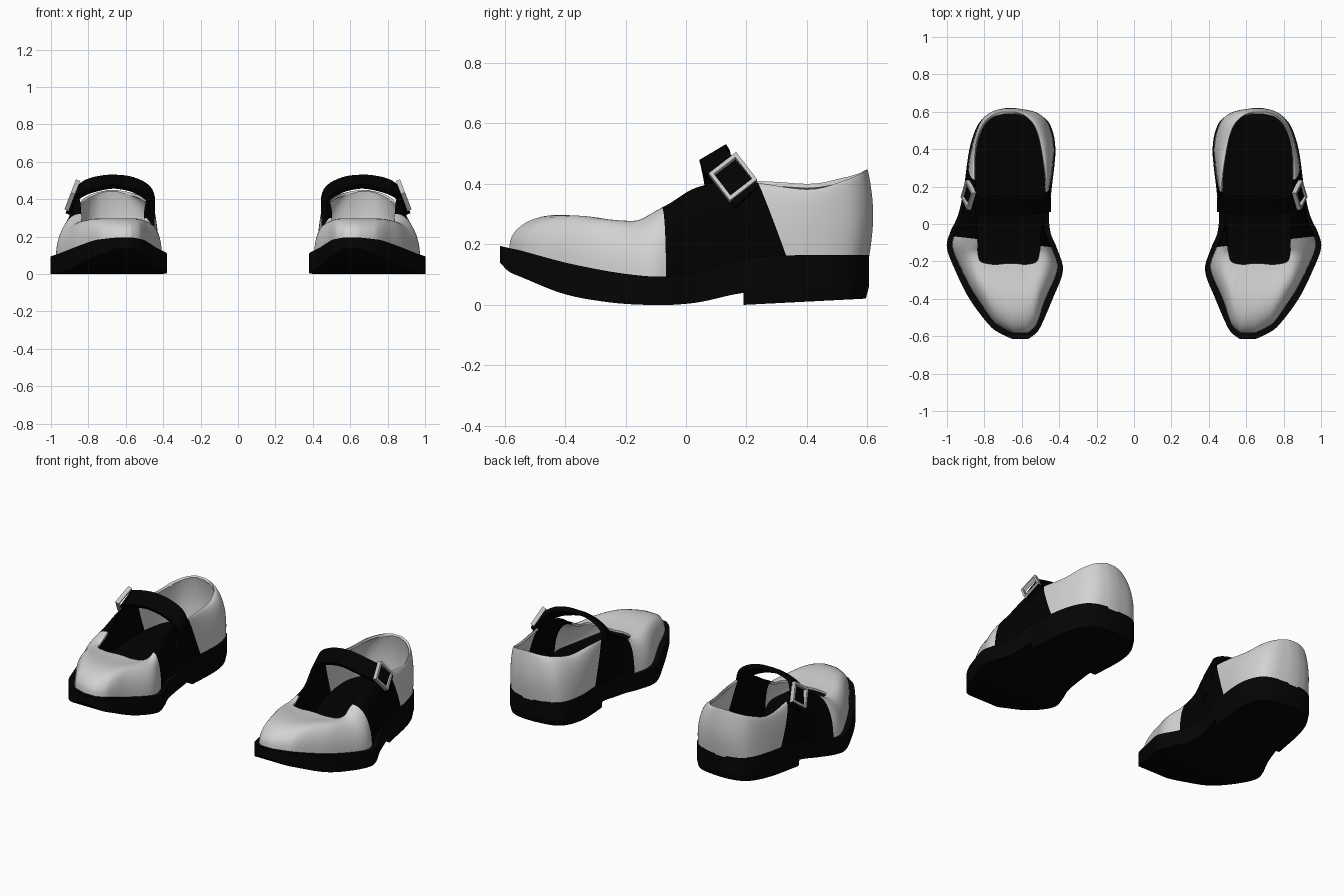
import bpy, bmesh, math
from mathutils import Vector

old = bpy.data.objects.get("Cube")
if old:
    bpy.data.objects.remove(old)


def material(name, value):
    m = bpy.data.materials.new(name)
    m.use_nodes = True
    color = (value, value, value, 1)
    m.diffuse_color = color
    bsdf = m.node_tree.nodes["Principled BSDF"]
    bsdf.inputs["Base Color"].default_value = color
    bsdf.inputs["Roughness"].default_value = 0.6
    return m


LIGHT = material("pale_leather", 0.65)
BLACK = material("black_leather", 0.0004)
RUBBER = material("black_rubber", 0.0014)
METAL = material("buckle_metal", 0.58)


def spline(points, steps):
    """Catmull-Rom samples through points of any dimension."""
    out = []
    last = len(points) - 1
    for k in range(last):
        p = [points[min(max(k + d, 0), last)] for d in (-1, 0, 1, 2)]
        for s in range(steps):
            t = s / steps
            out.append([b + 0.5 * t * (c - a + t * (2*a - 5*b + 4*c - d + t * (3*(b - c) + d - a)))
                        for a, b, c, d in zip(*p)])
    return out + [list(points[-1])]


def loft(rows, wrap_rows=False, wrap_cols=False, caps=False):
    """Skin a grid of points with quads."""
    bm = bmesh.new()
    grid = [[bm.verts.new(p) for p in row] for row in rows]
    n, m = len(grid), len(grid[0])
    for i in range(n if wrap_rows else n - 1):
        for j in range(m if wrap_cols else m - 1):
            i2, j2 = (i + 1) % n, (j + 1) % m
            bm.faces.new((grid[i][j], grid[i][j2], grid[i2][j2], grid[i2][j]))
    if caps:
        bm.faces.new(grid[0])
        bm.faces.new(grid[-1])
    if wrap_cols:
        bmesh.ops.recalc_face_normals(bm, faces=bm.faces)
    return bm


def finish(bm, name, mats, thickness=0, offset=-1, angle=40):
    """Make the object, thicken it, shade it and mirror it to the other shoe."""
    mesh = bpy.data.meshes.new(name)
    bm.to_mesh(mesh)
    bm.free()
    ob = bpy.data.objects.new(name, mesh)
    bpy.context.collection.objects.link(ob)
    for m in mats:
        mesh.materials.append(m)
    bpy.ops.object.select_all(action='DESELECT')
    ob.select_set(True)
    bpy.context.view_layer.objects.active = ob
    if thickness:
        mod = ob.modifiers.new("thickness", 'SOLIDIFY')
        mod.thickness, mod.offset = thickness, offset
        bpy.ops.object.modifier_apply(modifier=mod.name)
    bpy.ops.object.shade_smooth_by_angle(angle=math.radians(angle))
    mirror = ob.modifiers.new("other_shoe", 'MIRROR')
    mirror.use_mirror_merge = False


# Sole stations from toe to heel: y, inner x, outer x, top z, bottom z
SOLE = [(-.615, .565, .65, .195, .14), (-.585, .525, .715, .188, .11), (-.54, .495, .775, .178, .09),
        (-.4, .435, .88, .14, .035), (-.25, .38, .955, .11, .008), (-.13, .412, 1, .095, 0),
        (-.05, .445, .985, .095, 0), (.05, .455, .94, .11, .01), (.19, .44, .91, .155, .04),
        (.4, .42, .88, .165, .06), (.53, .448, .835, .165, .06), (.585, .51, .775, .165, .06),
        (.605, .62, .7, .165, .06)]
# Opening edge at the same stations: y, inner x, outer x, z
RIM = [(-.21, .63, .68, .278), (-.215, .6, .72, .278), (-.215, .57, .76, .278), (-.2, .52, .82, .278),
       (-.15, .505, .835, .28), (-.11, .5, .835, .305), (-.05, .495, .84, .338), (.04, .475, .845, .39),
       (.18, .465, .85, .41), (.4, .495, .85, .382), (.52, .53, .815, .41), (.58, .585, .76, .435),
       (.6, .64, .7, .448)]
STEPS = 5
sole = spline(SOLE, STEPS)
rim = spline(RIM, STEPS)

# Sole
rows = [[(a, y, top), (b, y, top), (b, y, low), (a, y, low)] for y, a, b, top, low in sole]
finish(loft(rows, wrap_cols=True, caps=True), "sole", [RUBBER])

# Insole
rows = [[(a + .03, y * .95, top + .01), (b - .03, y * .95, top + .01)]
        for y, a, b, top, low in sole[STEPS:-STEPS]]
finish(loft(rows), "insole", [BLACK])

# Heel block
rows = []
for y, a, b, top, low in sole[8 * STEPS:]:
    ground = max(0, (y - .19) * .05)
    back = (y - .19) * .025
    rows.append([(a, y, low), (b, y, low),
                 (b - .005, y - back, ground), (a + .005, y - back, ground)])
finish(loft(rows, wrap_cols=True, caps=True), "heel", [RUBBER])

# Upper: a wall from the sole curving in to the opening
LEVELS = 14


def wall(s, r, side):
    tip = max(0, (-s[0] - .45) / .16)
    inset = .028 - .022 * tip if s[0] < 0 else max(.008, .028 - s[0] * .2)
    base = Vector((s[side] + (inset if side == 1 else -inset), s[0] * (.95 if s[0] < 0 else 1), s[3] - .01))
    edge = Vector((r[side], r[0], r[3]))
    if side == 1 and r[0] > .2:  # the inner side stands a little higher
        edge.z += .018 * math.sin(math.pi * (r[0] - .2) / .4)
    toe = min(max((-s[0] - .2) / .3, 0), 1)
    back = max(0, (s[0] - .45) / .15)
    column = []
    for k in range(LEVELS + 1):
        t = k / LEVELS * math.pi / 2
        f, g = 1 - math.cos(t), math.sin(t) ** (.9 - .25 * toe)
        p = base.lerp(edge, f)
        swell = (1 - f) * max(0, math.sin(math.pi * f)) ** .7
        p.z = base.z + (edge.z - base.z) * g + .055 * toe * swell
        p.y += .014 * back * math.sin(math.pi * g)
        column.append(p)
    return column


rows = [wall(s, r, 1) for s, r in zip(sole, rim)]
rows += [wall(s, r, 2) for s, r in reversed(list(zip(sole, rim)))]
bm = loft(rows, wrap_rows=True)

# Cut the black middle band along two slanted seams
seams = [(Vector((.93, -.07, .2)), Vector((-.11, 1, 0))),
         (Vector((.88, .33, .165)), Vector((-.16, 1, .37)))]
for co, no in seams:
    bmesh.ops.bisect_plane(bm, geom=bm.verts[:] + bm.edges[:] + bm.faces[:], plane_co=co, plane_no=no)
for f in bm.faces:
    c = f.calc_center_median()
    front, rear = [(c - co).dot(no) for co, no in seams]
    f.material_index = int(front > 0 > rear)
finish(bm, "upper", [LIGHT, BLACK], thickness=.014, angle=50)

# Strap over the instep, flatter at the crown than at the sides
path = [(.472, .1, .28), (.456, .105, .36), (.48, .105, .43), (.56, .098, .477), (.66, .095, .494),
        (.75, .097, .483), (.82, .11, .46), (.864, .15, .425), (.888, .185, .38), (.898, .2, .355)]
rows = []
for p in spline(path, 4):
    lean = min(max((p[0] - .75) / .13, 0), 1)
    crown = max(0, 1 - abs(p[0] - .66) / .2)
    w = Vector((-.24 * lean, .74 + .12 * crown, .66 - .16 * crown)) * .052
    rows.append([Vector(p) - w, Vector(p) + w])
finish(loft(rows), "strap", [BLACK], thickness=.026, offset=0)

# Square buckle frame on the outer side
centre = Vector((.882, .155, .42))
a = Vector((-.24, .79, .61)) * .052
b = Vector((.3, .61, -.79)) * .052
n = a.cross(b).normalized()
n *= math.copysign(1, n.x)
rows = [[centre + (a * i + b * j) * size + n * h
         for size, h in ((1.1, -.008), (1.1, .016), (.86, .016), (.86, -.008))]
        for i, j in ((1, 1), (1, -1), (-1, -1), (-1, 1))]
finish(loft(rows, wrap_rows=True, wrap_cols=True), "buckle", [METAL], angle=30)
